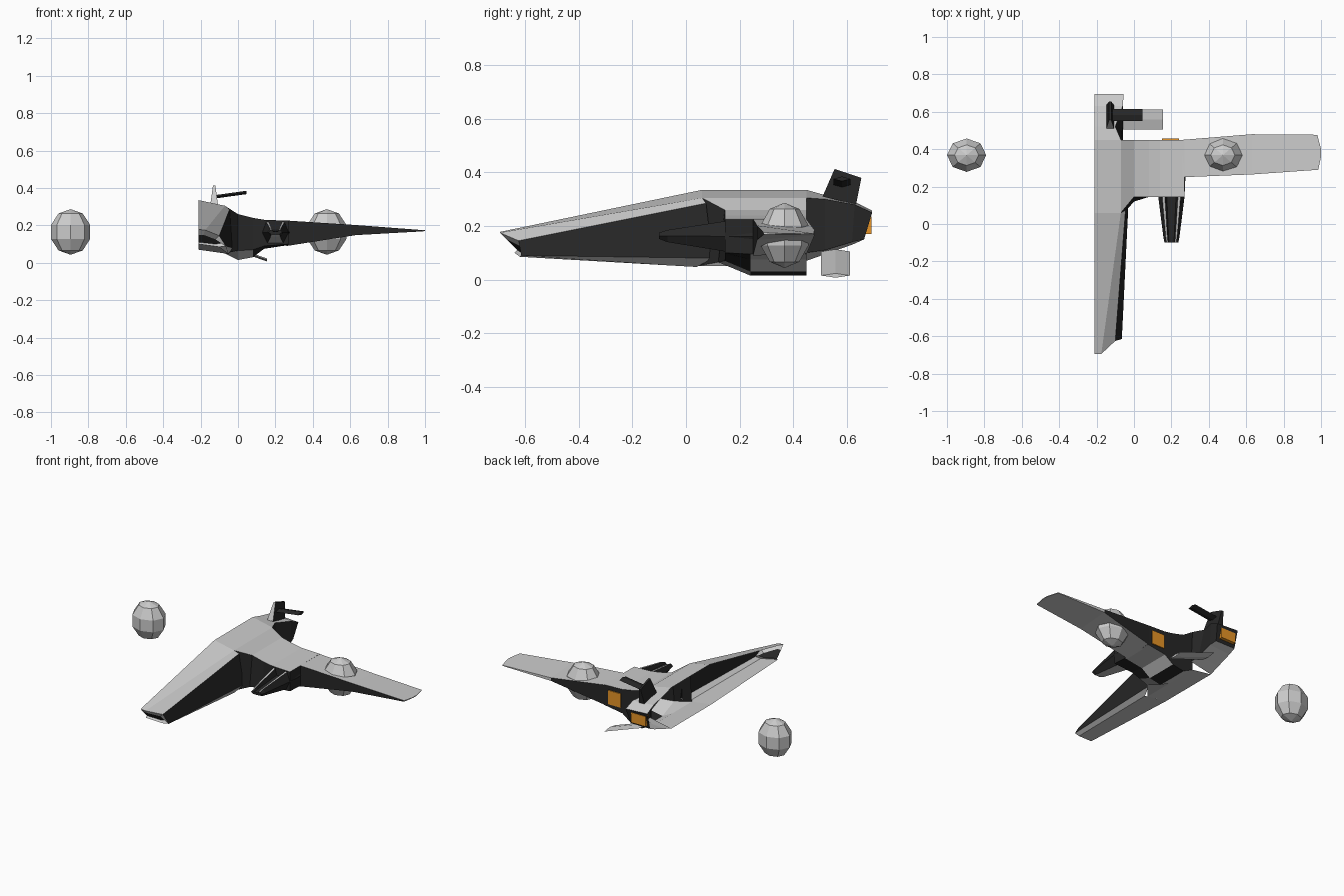
import bpy, bmesh

if "Cube" in bpy.data.objects:
    bpy.data.objects.remove(bpy.data.objects["Cube"])

AX = -0.21   # open centre plane of the half hull


def material(name, col):
    m = bpy.data.materials.new(name)
    m.diffuse_color = col
    m.use_nodes = True
    m.node_tree.nodes["Principled BSDF"].inputs["Base Color"].default_value = m.diffuse_color
    return m


DARK = material("dark_panel", (0.02, 0.02, 0.02, 1))
GLOW = material("engine_orange", (0.8, 0.3, 0.02, 1))


def loft(name, rings, steps, closed=True, cap_start="", cap_end=""):
    """Skin rings of points. Each step has one letter per strip: g grey, d dark, o orange, . none."""
    bm = bmesh.new()
    vs = [[bm.verts.new(p) for p in r] for r in rings]
    n = len(rings[0])
    for i in range(len(rings) - 1):
        row = steps[min(i, len(steps) - 1)]
        for j in range(n if closed else n - 1):
            if row[j] != ".":
                k = (j + 1) % n
                f = bm.faces.new((vs[i][j], vs[i][k], vs[i + 1][k], vs[i + 1][j]))
                f.material_index = "gdo".index(row[j])
    for cap, ring in ((cap_start, vs[0]), (cap_end, vs[-1])):
        if cap:
            bm.faces.new(ring).material_index = "gdo".index(cap)
    bmesh.ops.recalc_face_normals(bm, faces=bm.faces)
    me = bpy.data.meshes.new(name)
    for m in (None, DARK, GLOW):
        me.materials.append(m)
    bm.to_mesh(me)
    bm.free()
    ob = bpy.data.objects.new(name, me)
    bpy.context.collection.objects.link(ob)
    return ob


def box(name, x, y, z, letter):
    rings = [[(x[0], yy, z[0]), (x[1], yy, z[0]), (x[1], yy, z[1]), (x[0], yy, z[1])] for yy in y]
    return loft(name, rings, [letter * 4], True, letter, letter)


# Nose: top centre, top edge, bevel edge, side bottom, underside edge, bottom centre
loft("nose", [
    [(AX, -0.67, 0.15), (-0.185, -0.67, 0.15), (-0.12, -0.62, 0.125),
     (-0.09, -0.61, 0.105), (-0.12, -0.615, 0.1), (AX, -0.63, 0.11)],
    [(AX, -0.695, 0.178), (-0.175, -0.695, 0.175), (-0.10, -0.625, 0.145),
     (-0.065, -0.615, 0.09), (-0.10, -0.62, 0.085), (AX, -0.64, 0.1)],
    [(AX, 0.06, 0.335), (-0.07, 0.06, 0.305), (-0.045, 0.075, 0.285),
     (-0.03, 0.10, 0.08), (-0.05, 0.04, 0.047), (AX, 0.04, 0.07)]],
    ["ggggg", "ggdgg"], closed=False, cap_start="d")

# Centre body, lofted sideways: x, front y, top z, bottom z, lower front y and z
rows = [(AX, 0.06, 0.335, 0.07, 0.04, 0.07), (-0.07, 0.06, 0.305, 0.05, 0.04, 0.05),
        (0, 0.145, 0.26, 0.015, 0.12, 0.065), (0.08, 0.145, 0.24, 0.03, 0.145, 0.07),
        (0.14, 0.145, 0.23, 0.075, 0.145, 0.09), (0.27, 0.145, 0.225, 0.095, 0.145, 0.1)]
loft("centre_body",
     [[(x, yf, zt), (x, 0.45, zt), (x, 0.45, zb), (x, 0.24, zb), (x, yb, zf)]
      for x, yf, zt, zb, yb, zf in rows],
     ["g.gg.", "gdggd", "gddgd", "gdgdd", "gdgdd"], cap_end="d")

# Tail boom: top centre, top edge, side bottom, bottom centre
loft("tail", [
    [(AX, 0.45, 0.335), (-0.07, 0.45, 0.305), (-0.06, 0.45, 0.10), (AX, 0.45, 0.07)],
    [(AX, 0.52, 0.315), (-0.10, 0.52, 0.30), (-0.06, 0.52, 0.11), (AX, 0.52, 0.095)],
    [(AX, 0.63, 0.29), (-0.06, 0.63, 0.28), (-0.06, 0.62, 0.14), (AX, 0.62, 0.13)],
    [(AX, 0.695, 0.258), (-0.055, 0.695, 0.25), (-0.07, 0.665, 0.15), (AX, 0.665, 0.15)]],
    ["gdg"], closed=False, cap_end="d")

# Wing: front top, rear top, rear bottom, front bottom
loft("wing", [
    [(0.26, 0.25, 0.226), (0.26, 0.45, 0.225), (0.26, 0.45, 0.095), (0.26, 0.25, 0.09)],
    [(0.63, 0.265, 0.202), (0.63, 0.48, 0.185), (0.63, 0.48, 0.165), (0.63, 0.265, 0.148)],
    [(0.985, 0.29, 0.175), (0.98, 0.477, 0.172), (0.98, 0.477, 0.168), (0.985, 0.29, 0.168)],
    [(1.0, 0.36, 0.174), (1.0, 0.40, 0.174), (1.0, 0.40, 0.17), (1.0, 0.36, 0.17)]],
    ["gdgd", "gggd", "gggg"], cap_end="g")

# Gun pod with a channel cut in its top
prof = [(-0.7, 1), (-0.5, 1), (-0.35, 0.65), (0.35, 0.65), (0.5, 1), (0.7, 1), (1, 0.5), (0.6, 0), (-0.6, 0), (-1, 0.5)]
loft("gun_pod",
     [[(0.2 + u * hw, y, z0 + w * (z1 - z0)) for u, w in prof]
      for y, hw, z0, z1 in ((0.25, 0.075, 0.10, 0.222), (0.145, 0.07, 0.105, 0.218),
                            (-0.07, 0.043, 0.14, 0.185), (-0.1, 0.037, 0.152, 0.175))],
     ["gdddgddgdd"], cap_start="d", cap_end="d")

# Engines
box("tail_engine", (-0.195, -0.09), (0.66, 0.692), (0.17, 0.235), "o")
box("wing_engine", (0.15, 0.24), (0.44, 0.456), (0.11, 0.2), "o")

# Tail fin and its side blade
fin = [(0.51, 0.31), (0.635, 0.28), (0.655, 0.38), (0.555, 0.413)]
loft("tail_fin", [[(x + (0.006 * s if z > 0.35 else -0.008 * -s * -1), y, z) for y, z in fin]
                  for x, s in ((-0.14, 1), (-0.115, -1))], ["dddg"], True, "d", "d")


def blade(name, root, tip, ys, t, letter):
    rings = [[(x, ys[0], z), (x, sum(ys) / 2, z + t), (x, ys[1], z), (x, sum(ys) / 2, z - t)]
             for x, z in (root, tip)]
    return loft(name, rings, [letter * 4], True, letter, letter)


blade("fin_blade", (-0.13, 0.352), (0.045, 0.376), (0.55, 0.615), 0.009, "d")
blade("lower_fin", (-0.10, 0.105), (0.155, 0.015), (0.505, 0.612), 0.008, "g")

# Faceted pods, mirrored across the hull centre plane
for side, label in ((1, "right"), (-1, "left")):
    bm = bmesh.new()
    bmesh.ops.create_uvsphere(bm, u_segments=8, v_segments=5, radius=1)
    for v in bm.verts:
        v.co = (AX + side * (0.685 + v.co.x * 0.11), 0.368 + v.co.y * 0.094, 0.165 + v.co.z * 0.122)
    bmesh.ops.recalc_face_normals(bm, faces=bm.faces)
    me = bpy.data.meshes.new(label + "_pod")
    bm.to_mesh(me)
    bm.free()
    bpy.context.collection.objects.link(bpy.data.objects.new(label + "_pod", me))
